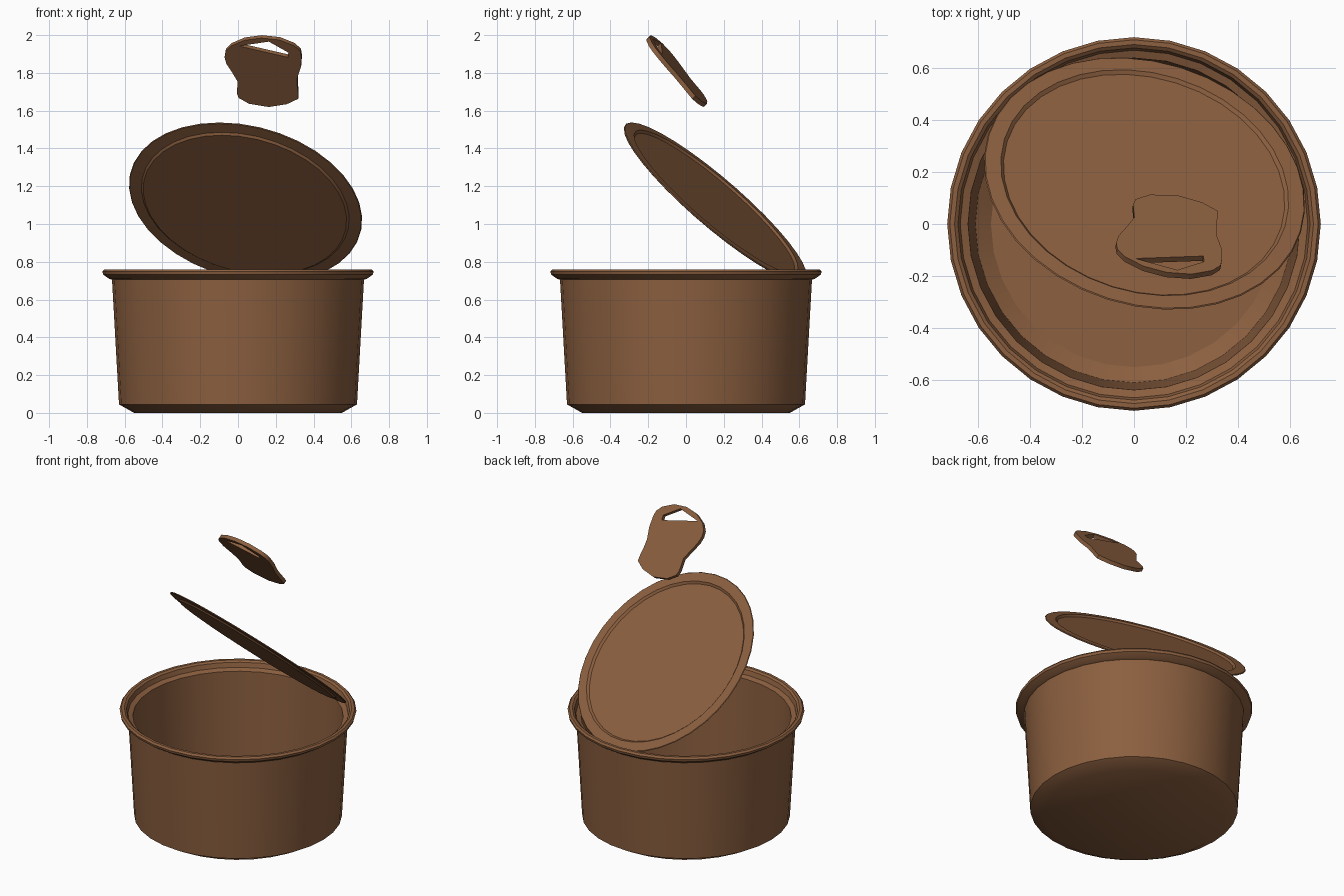
import bpy, bmesh, math
from mathutils import Vector

if "Cube" in bpy.data.objects:
    bpy.data.objects.remove(bpy.data.objects["Cube"])

mat = bpy.data.materials.new("brown_metal")
mat.diffuse_color = (0.26, 0.115, 0.05, 1)
mat.use_nodes = True
mat.node_tree.nodes["Principled BSDF"].inputs["Base Color"].default_value = mat.diffuse_color


def finish(bm, name, angle=30):
    bmesh.ops.recalc_face_normals(bm, faces=bm.faces)
    me = bpy.data.meshes.new(name)
    bm.to_mesh(me)
    bm.free()
    ob = bpy.data.objects.new(name, me)
    bpy.context.collection.objects.link(ob)
    me.materials.append(mat)
    bpy.ops.object.select_all(action='DESELECT')
    ob.select_set(True)
    bpy.context.view_layer.objects.active = ob
    bpy.ops.object.shade_smooth_by_angle(angle=math.radians(angle))
    return ob


def lathe(name, profile, sides=32, angle=30):
    """Revolve an open (radius, z) profile; both ends are capped flat."""
    bm = bmesh.new()
    rings = []
    for r, z in profile:
        rings.append([bm.verts.new((r * math.cos(2 * math.pi * i / sides),
                                    r * math.sin(2 * math.pi * i / sides), z))
                      for i in range(sides)])
    for a, b in zip(rings, rings[1:]):
        for i in range(sides):
            j = (i + 1) % sides
            bm.faces.new((a[i], a[j], b[j], b[i]))
    bm.faces.new(rings[0])
    bm.faces.new(rings[-1])
    return finish(bm, name, angle)


# Open can: outside wall, rolled rim, inner ledge, inside wall, floor
lathe("can_body", [
    (0.55, 0.0), (0.63, 0.045), (0.667, 0.705), (0.682, 0.71),
    (0.714, 0.732), (0.718, 0.748), (0.708, 0.76), (0.69, 0.76),
    (0.677, 0.75), (0.668, 0.72), (0.638, 0.708), (0.61, 0.06), (0.55, 0.02)])

# Peeled lid with recessed panel, tilted over the back of the can
lid = lathe("lid", [
    (0.55, -0.018), (0.562, -0.008), (0.626, -0.004), (0.63, 0.0),
    (0.626, 0.004), (0.565, 0.006), (0.552, -0.006)], sides=36, angle=15)
lid.location = (0.04, 0.155, 1.115)
lid.rotation_mode = 'QUATERNION'
lid.rotation_quaternion = Vector((0.2, 0.64, 0.743)).to_track_quat('Z', 'Y')

# Pull tab: outline and finger hole given in front view, laid on a sloped plane
outline = [(-.07, 1.89), (-.065, 1.92), (-.035, 1.95), (.035, 1.98), (.125, 1.992),
           (.22, 1.982), (.30, 1.95), (.332, 1.92), (.337, 1.89), (.335, 1.84),
           (.315, 1.78), (.315, 1.74), (.32, 1.70), (.32, 1.67), (.26, 1.642),
           (.165, 1.627), (.06, 1.644), (.005, 1.675), (-.005, 1.70), (.0, 1.76),
           (-.03, 1.81), (-.06, 1.855)]
hole = [(.005, 1.95), (.265, 1.89), (.268, 1.915), (.165, 1.973)]
normal = Vector((0.156, 1, 0.83)).normalized()
thick = 0.024
bm = bmesh.new()
edges = []
for loop in (outline, hole):
    vs = [bm.verts.new(Vector((x, -0.045 - 0.156 * (x - 0.13) - 0.83 * (z - 1.81), z))
                       - normal * thick / 2) for x, z in loop]
    edges += [bm.edges.new((vs[i - 1], vs[i])) for i in range(len(vs))]
bmesh.ops.triangle_fill(bm, edges=edges, use_beauty=True, normal=normal)
ext = bmesh.ops.extrude_face_region(bm, geom=bm.faces[:], use_keep_orig=True)
bmesh.ops.translate(bm, vec=normal * thick,
                    verts=[g for g in ext["geom"] if isinstance(g, bmesh.types.BMVert)])
finish(bm, "pull_tab", 40)
